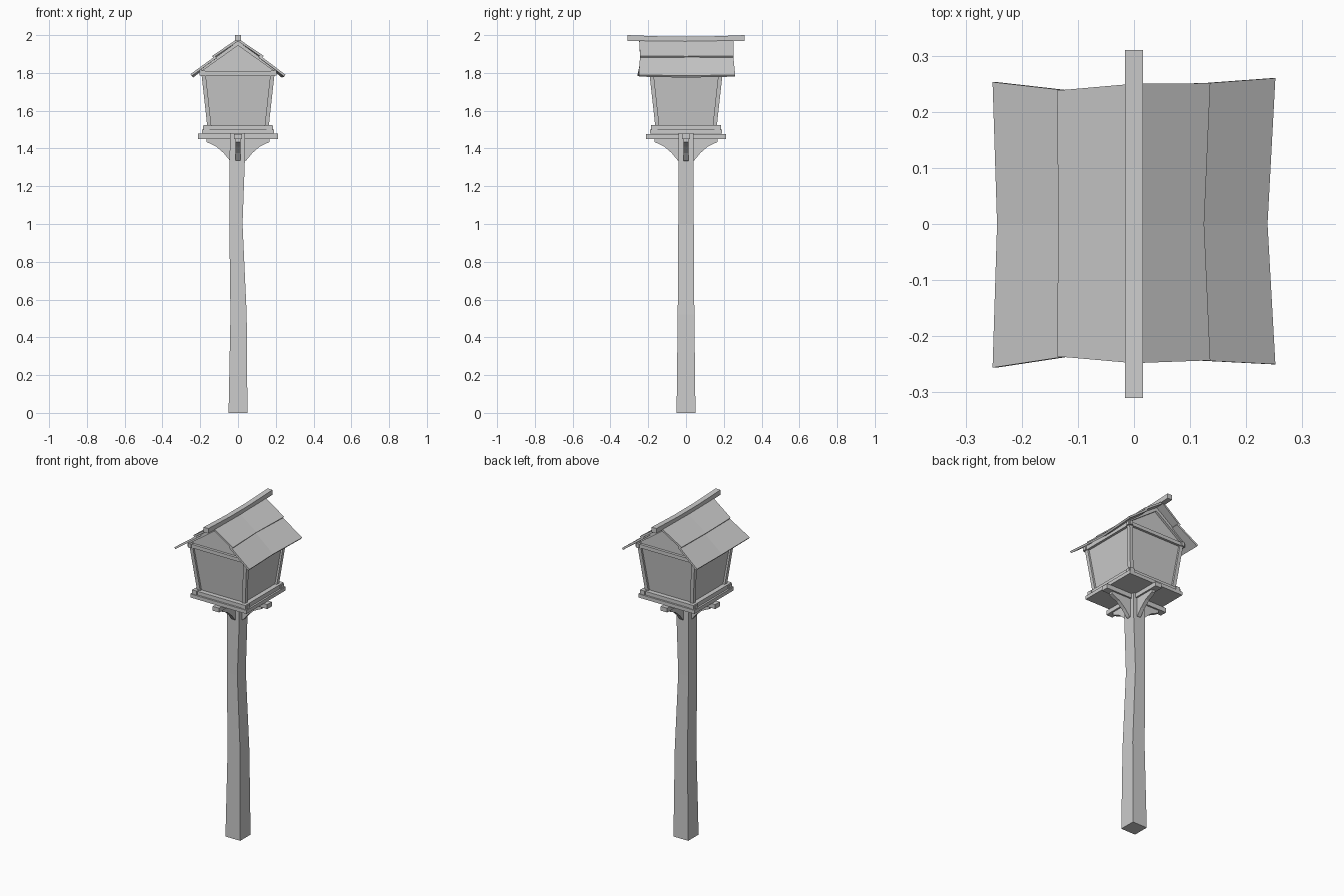
import bpy, math
from mathutils import Matrix

if "Cube" in bpy.data.objects:
    bpy.data.objects.remove(bpy.data.objects["Cube"])


def mesh(name, verts, faces):
    me = bpy.data.meshes.new(name)
    me.from_pydata(verts, [], faces)
    me.validate()
    ob = bpy.data.objects.new(name, me)
    bpy.context.collection.objects.link(ob)
    bpy.context.view_layer.objects.active = ob
    bpy.ops.object.mode_set(mode='EDIT')
    bpy.ops.mesh.select_all(action='SELECT')
    bpy.ops.mesh.normals_make_consistent(inside=False)
    bpy.ops.object.mode_set(mode='OBJECT')
    return ob


def loft(name, rings):
    """Skin rings of equal length and cap both ends."""
    n = len(rings[0])
    verts = [p for r in rings for p in r]
    faces = [tuple(range(n)), tuple(range(len(verts) - n, len(verts)))]
    for i in range(len(rings) - 1):
        for j in range(n):
            k = (j + 1) % n
            faces.append((i * n + j, i * n + k, (i + 1) * n + k, (i + 1) * n + j))
    return mesh(name, verts, faces)


def rect(x0, x1, y0, y1, z):
    return [(x0, y0, z), (x1, y0, z), (x1, y1, z), (x0, y1, z)]


def box(name, x0, x1, y0, y1, z0, z1):
    return loft(name, [rect(x0, x1, y0, y1, z0), rect(x0, x1, y0, y1, z1)])


def turn(ob, quarter):
    ob.data.transform(Matrix.Rotation(quarter * math.pi / 2, 4, 'Z'))


# crooked post
loft("post", [rect(a, b, -w, w, z) for z, a, b, w in (
    (0, -.05, .05, .05), (.52, -.04, .046, .044), (1.0, -.046, .024, .041),
    (1.33, -.046, .036, .04), (1.48, -.04, .036, .04))])

# crossed bearers under the platform
box("bearer_x", -.213, .213, -.022, .022, 1.45, 1.478)
box("bearer_y", -.022, .022, -.213, .213, 1.451, 1.477)

# curved braces on all four sides
profile = [(.03, 1.33), (.045, 1.338), (.075, 1.375), (.115, 1.41),
           (.168, 1.435), (.168, 1.452), (.03, 1.452)]
for q in range(4):
    brace = loft("brace", [[(x, y, z) for x, z in profile] for y in (-.012, .012)])
    turn(brace, q)

# platform and crossing sills
box("platform", -.19, .19, -.19, .19, 1.478, 1.5)
for q in range(4):
    lift = .003 * (q % 2)
    turn(box("sill", -.185, .185, -.179, -.15, 1.498, 1.522 + lift), q)

# tapered lantern body, inset behind its corner posts
loft("body_panels", [rect(-.148, .148, -.148, .148, 1.5),
                     rect(-.183, .183, -.183, .183, 1.8)])
for q in range(4):
    turn(loft("corner_post", [rect(-.162, -.14, -.162, -.14, 1.51),
                              rect(-.194, -.172, -.194, -.172, 1.8)]), q)
    lift = .003 * (q % 2)
    turn(box("top_beam", -.203, .203, -.196, -.176, 1.787, 1.809 + lift), q)

# gable walls and their rafters
for s in (-1, 1):
    loft("gable", [[(-.19, y, 1.80), (.19, y, 1.80), (.19, y, 1.825), (0, y, 1.962), (-.19, y, 1.825)]
                   for y in (s * .165, s * .18)])
    for m in (-1, 1):
        loft("rafter", [[(0, y, 1.968), (m * .215, y, 1.812), (m * .19, y, 1.81), (0, y, 1.945)]
                        for y in (s * .178, s * .194)])


def course(name, m, top, low, t):
    """Roof board: top and low are (x, z, x_mid, z_mid, y_back, y_front)."""
    rings = []
    for i in range(3):
        pts = []
        for c in (top, low):
            x, z = (c[2], c[3]) if i == 1 else (c[0], c[1])
            y = (c[5], 0, c[4])[i]
            pts.append((m * x, y, z))
        a, b = pts
        rings.append([a, b, (b[0] - m * t * .6, b[1], b[2] - t * .8),
                      (a[0] - m * t * .6, a[1], a[2] - t * .8)])
    return loft(name, rings)


# two overlapping uneven courses on each slope
course("upper_roof_left", -1, (0, 1.982, 0, 1.979, .25, -.248),
       (.137, 1.89, .135, 1.885, .238, -.236), .012)
course("lower_roof_left", -1, (.12, 1.889, .12, 1.886, .238, -.236),
       (.252, 1.793, .244, 1.785, .253, -.256), .012)
course("upper_roof_right", 1, (0, 1.982, 0, 1.979, .25, -.248),
       (.136, 1.89, .125, 1.888, .251, -.243), .012)
course("lower_roof_right", 1, (.115, 1.893, .115, 1.888, .25, -.243),
       (.252, 1.79, .238, 1.785, .26, -.25), .012)

# sagging ridge beam
loft("ridge_beam", [[(-.016, y, z - .03), (.016, y, z - .03), (.016, y, z), (-.016, y, z)]
                    for y, z in ((-.31, 2.0), (-.1, 1.992), (.1, 1.992), (.31, 2.0))])
